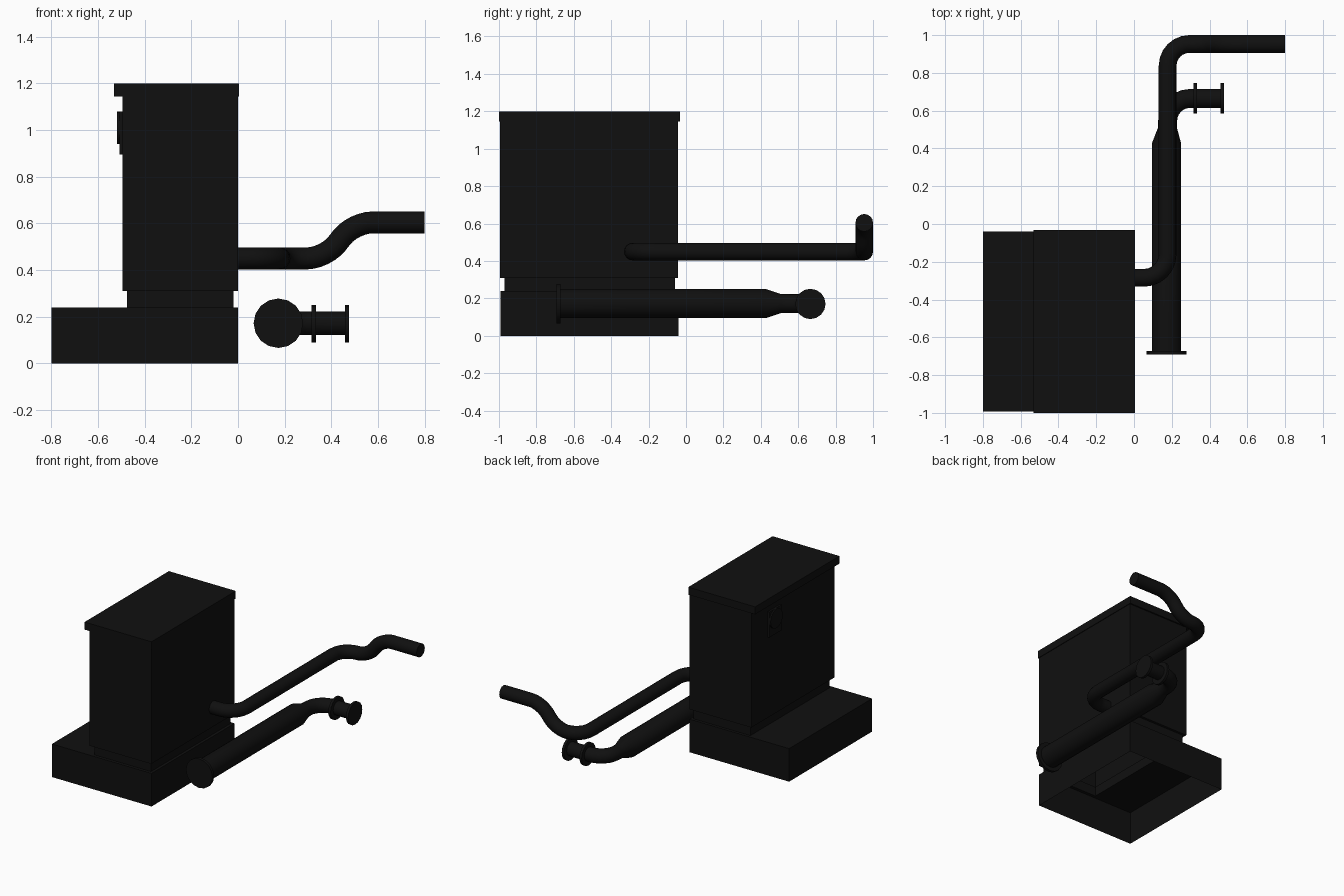
import bpy, bmesh, math
from mathutils import Vector, Matrix

if "Cube" in bpy.data.objects:
    bpy.data.objects.remove(bpy.data.objects["Cube"])

dark = bpy.data.materials.new("black_paint")
dark.diffuse_color = (0.005, 0.005, 0.005, 1)
dark.use_nodes = True
dark.node_tree.nodes["Principled BSDF"].inputs["Base Color"].default_value = dark.diffuse_color


def finish(name, bm, smooth=False):
    me = bpy.data.meshes.new(name)
    bm.to_mesh(me)
    bm.free()
    ob = bpy.data.objects.new(name, me)
    bpy.context.collection.objects.link(ob)
    me.materials.append(dark)
    if smooth:
        bpy.ops.object.select_all(action='DESELECT')
        ob.select_set(True)
        bpy.context.view_layer.objects.active = ob
        bpy.ops.object.shade_smooth_by_angle(angle=math.radians(35))
    return ob


def stacked_shell(name, rects):
    """Rectangular rings (x0, x1, y0, y1, z) joined upward, closed on top, open below."""
    bm = bmesh.new()
    prev = None
    for x0, x1, y0, y1, z in rects:
        ring = [bm.verts.new((x, y, z)) for x, y in ((x0, y0), (x1, y0), (x1, y1), (x0, y1))]
        if prev:
            for i in range(4):
                j = (i + 1) % 4
                bm.faces.new((prev[i], prev[j], ring[j], ring[i]))
        prev = ring
    bm.faces.new(prev)
    return finish(name, bm)


def box(name, lo, hi):
    lo, hi = Vector(lo), Vector(hi)
    bm = bmesh.new()
    bmesh.ops.create_cube(bm, size=1, matrix=Matrix.Translation((lo + hi) / 2)
                          @ Matrix.Diagonal((*(hi - lo), 1)))
    return finish(name, bm)


def disc(name, centre, axis, radius, depth, sides=16):
    bm = bmesh.new()
    rot = Vector((0, 0, 1)).rotation_difference(Vector(axis)).to_matrix().to_4x4()
    bmesh.ops.create_cone(bm, cap_ends=True, segments=sides, radius1=radius, radius2=radius,
                          depth=depth, matrix=Matrix.Translation(centre) @ rot)
    return finish(name, bm, True)


def pipe(name, pts, sides=16, steps=6):
    """Sweep a round section along (x, y, z, radius, bend) points, rounding each bend."""
    path = []
    for i, (x, y, z, r, d) in enumerate(pts):
        p = Vector((x, y, z))
        if d == 0:
            path.append((p, r))
            continue
        a = p + (Vector(pts[i - 1][:3]) - p).normalized() * d
        b = p + (Vector(pts[i + 1][:3]) - p).normalized() * d
        c1, c2 = a.lerp(p, 0.55), b.lerp(p, 0.55)
        for k in range(steps + 1):
            t = k / steps
            s = 1 - t
            path.append((a * s**3 + c1 * 3*s*s*t + c2 * 3*s*t*t + b * t**3, r))
    bm = bmesh.new()
    prev = None
    for i, (p, r) in enumerate(path):
        tan = (path[min(i + 1, len(path) - 1)][0] - path[max(i - 1, 0)][0]).normalized()
        side = tan.cross(Vector((0, 0, 1))).normalized()
        up = side.cross(tan)
        ring = [bm.verts.new(p + r * (side * math.cos(q) + up * math.sin(q)))
                for q in (2 * math.pi * k / sides for k in range(sides))]
        if prev:
            for k in range(sides):
                j = (k + 1) % sides
                bm.faces.new((prev[k], prev[j], ring[j], ring[k]))
        else:
            bm.faces.new(ring[::-1])
        prev = ring
    bm.faces.new(prev)
    bmesh.ops.recalc_face_normals(bm, faces=bm.faces)
    return finish(name, bm, True)


# Cabinet: plinth, recessed neck, tall body and overhanging lid
base = (-0.80, 0.0, -0.992, -0.04)
neck = (-0.475, -0.02, -0.97, -0.06)
body = (-0.495, 0.0, -0.995, -0.043)
lid = (-0.532, 0.005, -1.0, -0.033)
stacked_shell("cabinet", [(*base, 0), (*base, 0.24), (*neck, 0.24), (*neck, 0.31),
                          (*body, 0.31), (*body, 1.145), (*lid, 1.145), (*lid, 1.2)])

# Gauge and its plate on the left side of the cabinet
box("gauge_plate", (-0.508, -0.37, 0.895), (-0.49, -0.23, 1.08))
disc("gauge_dial", (-0.505, -0.30, 1.01), (1, 0, 0), 0.07, 0.026)

# Upper pipe: leaves the cabinet, runs back, then rises in an S bend
R = 0.047
pipe("upper_pipe", [(-0.01, -0.285, 0.45, R, 0), (0.178, -0.285, 0.45, R, 0.125),
                    (0.178, 0.953, 0.45, R, 0.115), (0.375, 0.953, 0.45, R, 0.08),
                    (0.495, 0.953, 0.604, R, 0.08), (0.80, 0.953, 0.604, R, 0)])

# Lower pipe: wide drum tapering into a narrow bend to the right
pipe("lower_pipe", [(0.172, -0.68, 0.172, 0.078, 0), (0.172, 0.425, 0.172, 0.078, 0),
                    (0.178, 0.51, 0.172, 0.05, 0), (0.178, 0.665, 0.172, 0.05, 0.12),
                    (0.47, 0.665, 0.172, 0.05, 0)])

# Flanges
disc("drum_flange", (0.173, -0.682, 0.172), (0, 1, 0), 0.106, 0.02)
for i, x in enumerate((0.325, 0.467)):
    disc(f"outlet_flange_{i + 1}", (x, 0.665, 0.17), (1, 0, 0), 0.081, 0.018)
